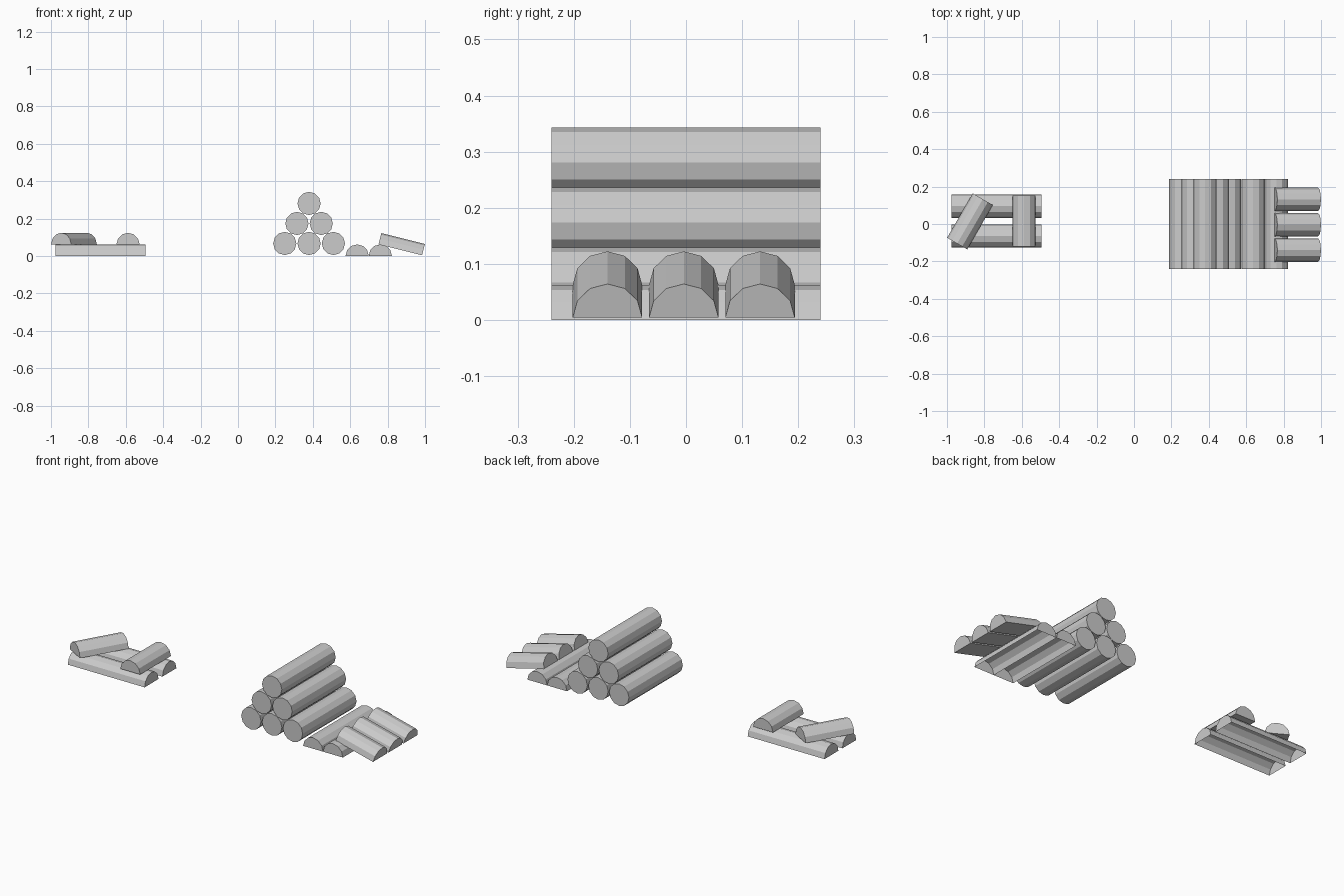
import bpy, bmesh
from math import sin, cos, radians
from mathutils import Matrix, Vector

if "Cube" in bpy.data.objects:
    bpy.data.objects.remove(bpy.data.objects["Cube"])

R = 0.062      # log radius
SIDES = 12     # facets of a full log


def log(name, center, length, yaw=90, tilt=0, half=False, base=True):
    """Log along local x, then tilted (about y) and turned (about z).
    Half logs have their flat side at local z = 0; base=False leaves it open."""
    bm = bmesh.new()
    count = SIDES // 2 + 1 if half else SIDES
    rings = []
    for x in (-length / 2, length / 2):
        rings.append([bm.verts.new((x, R * cos(radians(30 * i)), R * sin(radians(30 * i))))
                      for i in range(count)])
    a, b = rings
    for i in range(count - 1 if half else count):
        j = (i + 1) % count
        bm.faces.new((a[i], a[j], b[j], b[i]))
    bm.faces.new(a)
    bm.faces.new(b)
    if half:
        bottom = bm.faces.new((a[0], b[0], b[-1], a[-1]))
    bmesh.ops.recalc_face_normals(bm, faces=bm.faces)
    if half and not base:
        bmesh.ops.delete(bm, geom=[bottom], context='FACES_ONLY')
    bm.transform(Matrix.Rotation(radians(yaw), 4, 'Z') @ Matrix.Rotation(radians(tilt), 4, 'Y'))
    me = bpy.data.meshes.new(name)
    bm.to_mesh(me)
    bm.free()
    ob = bpy.data.objects.new(name, me)
    ob.location = Vector(center)
    bpy.context.collection.objects.link(ob)
    return ob


# Pyramid of whole logs: rows of 3, 2, 1
for row in range(3):
    for k in range(3 - row):
        log(f"whole_log_{row}_{k}",
            (0.38 + 0.13 * (k - (2 - row) / 2), 0, 0.067 + 0.107 * row), 0.48)

# Split logs lying beside the pyramid
for k, x in enumerate((0.637, 0.761)):
    log(f"ground_split_log_{k}", (x, 0, 0), 0.48, half=True, base=False)

# Short split logs leaning on them
for k, y in enumerate((-0.14, -0.004, 0.132)):
    log(f"leaning_split_log_{k}", (0.868, y, 0.033), 0.24, yaw=0, tilt=14, half=True)

# Small separate stack: two split logs below, two short ones on top
for k, y in enumerate((0.095, -0.064)):
    log(f"stack_base_log_{k}", (-0.735, y, 0), 0.48, yaw=0, half=True, base=False)
log("stack_top_log_straight", (-0.588, 0.016, 0.062), 0.274, half=True)
log("stack_top_log_turned", (-0.877, 0.014, 0.062), 0.274, yaw=60, half=True)
